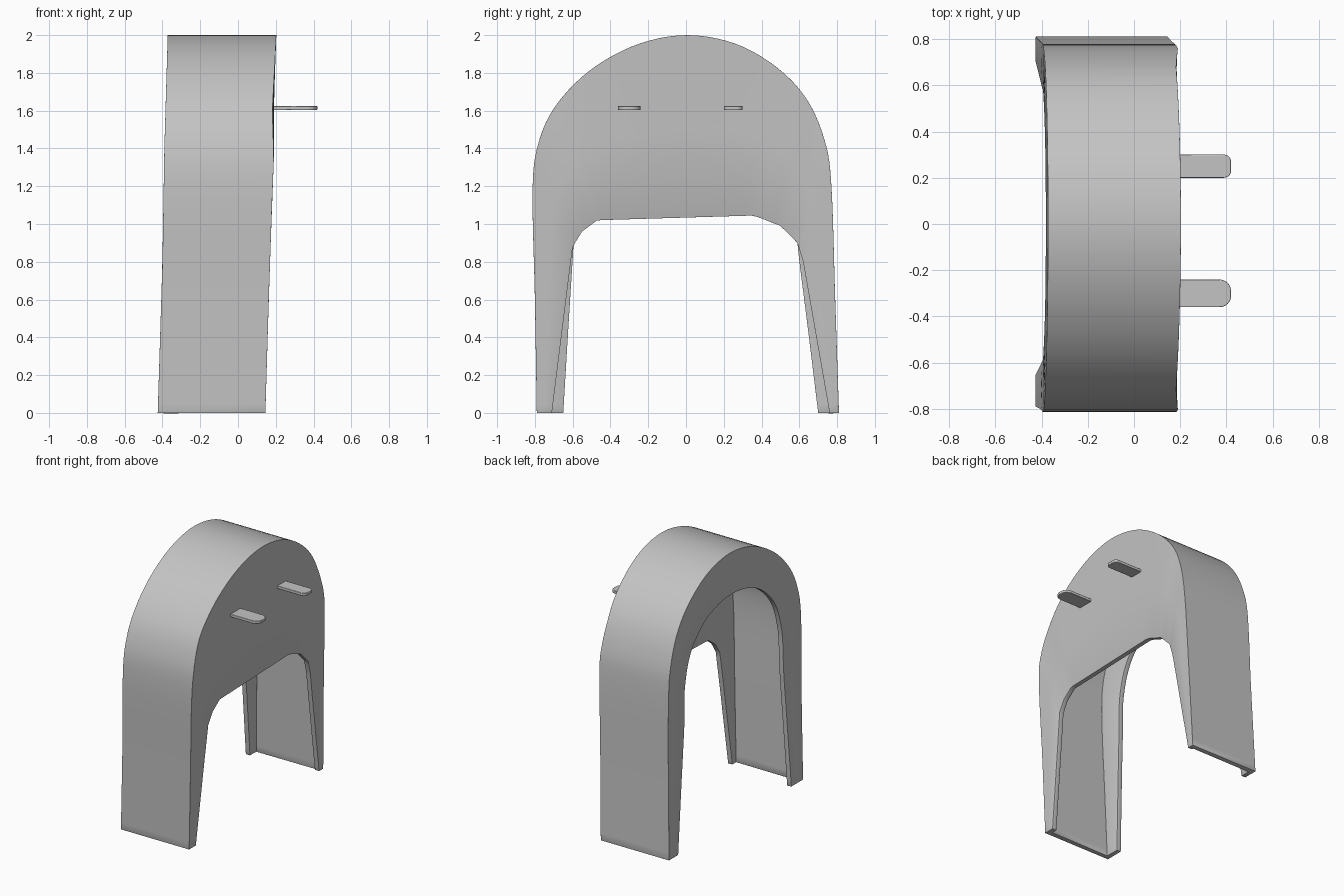
import bpy, bmesh, math
from mathutils import Vector

if "Cube" in bpy.data.objects:
    bpy.data.objects.remove(bpy.data.objects["Cube"])

grey = bpy.data.materials.new("plain_grey")
grey.use_nodes = True
grey.diffuse_color = (0.55, 0.55, 0.55, 1)
grey.node_tree.nodes["Principled BSDF"].inputs["Base Color"].default_value = (0.55, 0.55, 0.55, 1)


def smooth(points, steps=8):
    """Catmull-Rom curve through the points."""
    p = [Vector(q) for q in points]
    p = [2 * p[0] - p[1]] + p + [2 * p[-1] - p[-2]]
    out = []
    for a, b, c, d in zip(p, p[1:], p[2:], p[3:]):
        for k in range(steps):
            t = k / steps
            out.append(0.5 * (2 * b + (c - a) * t + (2 * a - 5 * b + 4 * c - d) * t ** 2
                              + (3 * b - a - 3 * c + d) * t ** 3))
    return out + [p[-2]]


def resample(points, count=96):
    """Evenly spaced points along a polyline."""
    p = [Vector(q) for q in points]
    lengths = [(b - a).length for a, b in zip(p, p[1:])]
    out, seg, start = [], 0, 0.0
    for i in range(count):
        s = sum(lengths) * i / (count - 1)
        while seg < len(lengths) - 1 and s > start + lengths[seg]:
            start += lengths[seg]
            seg += 1
        out.append(p[seg].lerp(p[seg + 1], min(1, (s - start) / lengths[seg])))
    return out


def interp(table, z):
    for (z0, x0), (z1, x1) in zip(table, table[1:]):
        if z <= z1:
            return x0 + (x1 - x0) * (z - z0) / (z1 - z0)
    return table[-1][1]


def finish(bm, name, bevel):
    mesh = bpy.data.meshes.new(name)
    bm.to_mesh(mesh)
    bm.free()
    obj = bpy.data.objects.new(name, mesh)
    bpy.context.collection.objects.link(obj)
    mesh.materials.append(grey)
    if name == "arched_shell":
        solid = obj.modifiers.new("thickness", "SOLIDIFY")
        solid.thickness, solid.offset, solid.use_even_offset = 0.035, -1, True
    mod = obj.modifiers.new("soft_edges", "BEVEL")
    mod.width, mod.segments, mod.limit_method = bevel, 2, "ANGLE"
    mod.angle_limit = math.radians(50)
    bpy.ops.object.select_all(action="DESELECT")
    obj.select_set(True)
    bpy.context.view_layer.objects.active = obj
    bpy.ops.object.shade_smooth_by_angle(angle=math.radians(30))


# Profiles as (y, z), from the -y foot over the top to the +y foot
outer = resample(smooth([(-.79, 0), (-.80, .6), (-.812, 1.2), (-.775, 1.45), (-.68, 1.64), (-.5, 1.82),
                         (-.26, 1.95), (0, 2), (.26, 1.955), (.48, 1.83), (.64, 1.66), (.735, 1.44),
                         (.77, 1.2), (.79, .6), (.81, 0)]))
rim = resample(smooth([(-.65, 0), (-.62, .5), (-.595, .9), (-.58, 1.2), (-.49, 1.45), (-.28, 1.63), (0, 1.69),
                       (.28, 1.63), (.49, 1.45), (.575, 1.2), (.59, .9), (.645, .45), (.70, 0)]))
opening = resample([(-.71, 0), (-.6, .88), (-.55, .96), (-.47, 1.02), (.36, 1.045),
                    (.5, .99), (.59, .9), (.62, .8), (.76, 0)])
middle = [a.lerp(b, 0.5) for a, b in zip(outer, opening)]

# Sideways lean of each face, as (z, x)
open_side = [(0, -.425), (.8, -.40), (1.4, -.39), (2, -.372)]
plate_side = [(0, .145), (.6, .163), (1.1, .18), (1.35, .19), (1.6, .182), (2, .203)]

# Shell: rim, wrapping wall and cut-out side plate in one skin
bm = bmesh.new()
rows = [[bm.verts.new((interp(lean, p.y), p.x, p.y)) for p in line]
        for line, lean in ((rim, open_side), (outer, open_side), (outer, plate_side),
                           (middle, plate_side), (opening, plate_side))]
for r, s in zip(rows, rows[1:]):
    for i in range(len(r) - 1):
        bm.faces.new((r[i], s[i], s[i + 1], r[i + 1]))
finish(bm, "arched_shell", 0.008)

# Tabs sticking out of the side plate
for name, y0, y1, radius in (("right_tab", -.36, -.24, .05), ("left_tab", .20, .30, .03)):
    tip = .42
    pts = [(.17, y0)]
    for cy, start in ((y0 + radius, -90), (y1 - radius, 0)):
        for k in range(7):
            a = math.radians(start + 15 * k)
            pts.append((tip - radius + radius * math.cos(a), cy + radius * math.sin(a)))
    pts.append((.17, y1))
    bm = bmesh.new()
    face = bm.faces.new([bm.verts.new((x, y, 1.603)) for x, y in pts])
    top = bmesh.ops.extrude_face_region(bm, geom=[face])["geom"]
    bmesh.ops.translate(bm, vec=(0, 0, .022), verts=[v for v in top if isinstance(v, bmesh.types.BMVert)])
    bmesh.ops.recalc_face_normals(bm, faces=bm.faces)
    finish(bm, name, 0.003)
